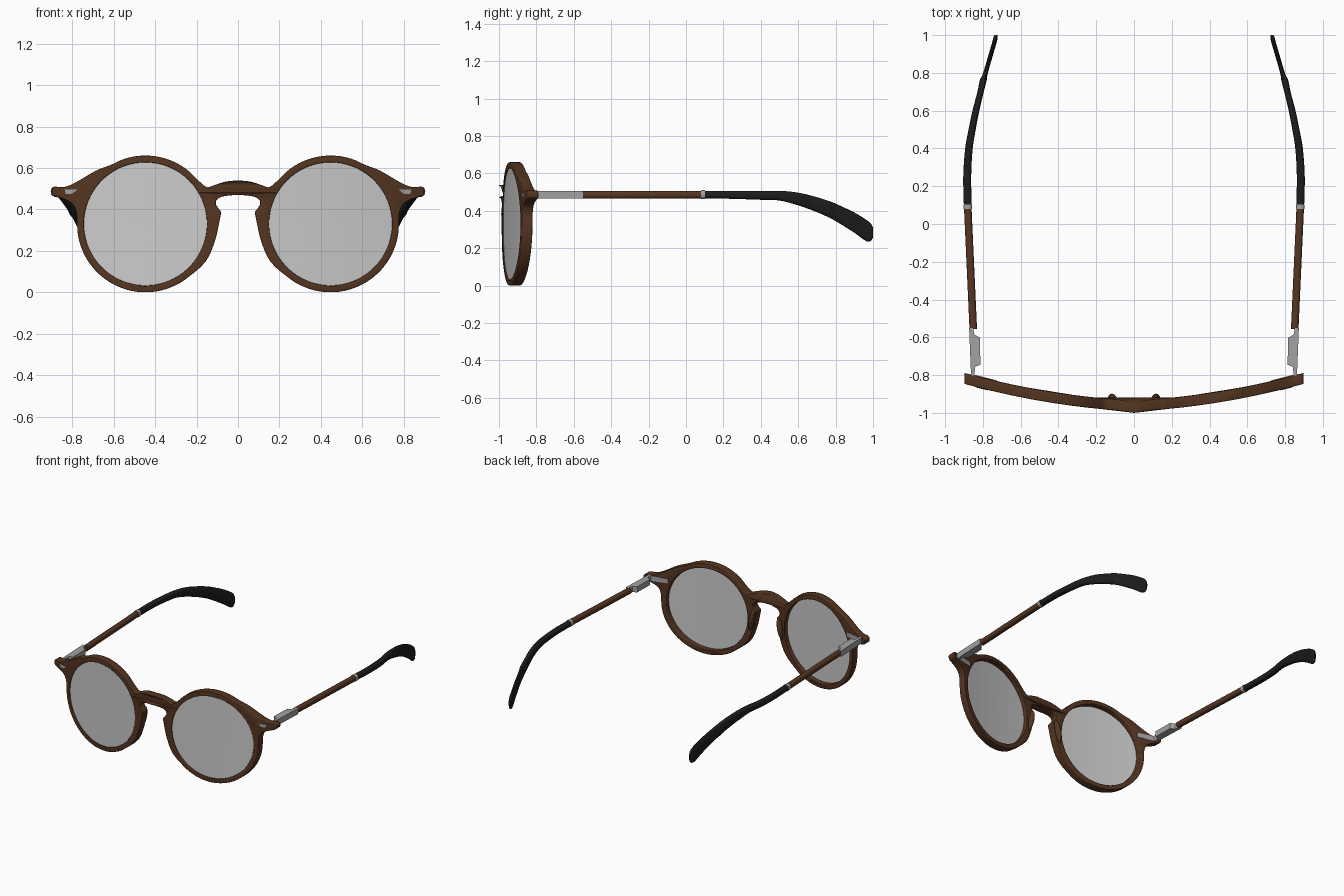
import bpy, bmesh, math
from mathutils import Vector, Matrix

if "Cube" in bpy.data.objects:
    bpy.data.objects.remove(bpy.data.objects["Cube"])

CX, CZ = 0.447, 0.33          # lens centre
HALF = 0.029                  # half thickness of the front


def material(name, rgb):
    m = bpy.data.materials.new(name)
    m.diffuse_color = (*rgb, 1)
    m.use_nodes = True
    m.node_tree.nodes["Principled BSDF"].inputs["Base Color"].default_value = m.diffuse_color
    return m


BROWN = material("brown_wood", (0.09, 0.036, 0.015))
BLACK = material("black_tip", (0.012, 0.012, 0.012))
METAL = material("hinge_metal", (0.36, 0.36, 0.37))


def wrap(x):
    """Mid-surface depth of the curved front."""
    a = abs(x)
    return -0.963 + 0.05 * a + 0.125 * a * a - 0.008 * max(0, 1 - a / 0.1)


def smooth(pts, steps, closed=False):
    """Chord-length spline through points of any dimension."""
    p = [Vector(q) for q in pts]
    n = len(p)

    def tangent(i):
        a, b = ((i - 1) % n, (i + 1) % n) if closed else (max(i - 1, 0), min(i + 1, n - 1))
        return (p[b] - p[a]) / ((p[b] - p[i]).length + (p[i] - p[a]).length)

    out = []
    for i in range(n if closed else n - 1):
        j = (i + 1) % n
        d = (p[j] - p[i]).length
        m0, m1 = tangent(i) * d, tangent(j) * d
        for s in range(steps):
            t = s / steps
            out.append(p[i] * (2*t**3 - 3*t*t + 1) + m0 * (t**3 - 2*t*t + t)
                       + p[j] * (3*t*t - 2*t**3) + m1 * (t**3 - t*t))
    return out if closed else out + [p[-1]]


def finish(name, bm, mat=None, mirror=True, angle=35):
    bmesh.ops.remove_doubles(bm, verts=bm.verts, dist=1e-5)
    bmesh.ops.recalc_face_normals(bm, faces=bm.faces)
    me = bpy.data.meshes.new(name)
    bm.to_mesh(me)
    bm.free()
    for f in me.polygons:
        f.use_smooth = True
    me.set_sharp_from_angle(angle=math.radians(angle))
    ob = bpy.data.objects.new(name, me)
    bpy.context.collection.objects.link(ob)
    if mat:
        me.materials.append(mat)
    if mirror:
        ob.modifiers.new("mirror", 'MIRROR').use_mirror_merge = False
    return ob


def loft(name, rings, mat=None):
    """Skin a list of equal-length rings and cap both ends."""
    bm = bmesh.new()
    vs = [[bm.verts.new(c) for c in r] for r in rings]
    for a, b in zip(vs, vs[1:]):
        for i in range(len(a)):
            j = (i + 1) % len(a)
            bm.faces.new((a[i], a[j], b[j], b[i]))
    bm.faces.new(vs[0])
    bm.faces.new(vs[-1])
    return finish(name, bm, mat)


def bar(name, rows, mat, power=0.75):
    """Rounded bar along y; rows are (x, y, z, half width, half height)."""
    def se(v):
        return math.copysign(abs(v) ** power, v)
    ang = [math.tau * k / 20 for k in range(20)]
    return loft(name, [[(x + w * se(math.cos(a)), y, z + h * se(math.sin(a))) for a in ang]
                       for x, y, z, w, h in rows], mat)


def arc(a0, a1, step, r=0.326):
    n = max(1, round(abs(a1 - a0) / step))
    return [(CX + r * math.cos(math.radians(a0 + (a1 - a0) * k / n)),
             CZ + r * math.sin(math.radians(a0 + (a1 - a0) * k / n))) for k in range(n + 1)]


# Front frame: one outline with two round holes, wrapped to the face
half = ([(0, .535), (.06, .530), (.115, .513), (.15, .503)] + arc(140, 60, 10)
        + [(.685, .583), (.78, .528), (.835, .505), (.882, .504), (.893, .497), (.893, .476),
           (.883, .468), (.83, .450), (.793, .425), (.775, .38)] + arc(0, -125, 10)
        + [(.16, .15), (.115, .25), (.09, .36), (.087, .388), (.098, .403), (.111, .425),
           (.107, .447), (.085, .463), (.045, .471), (0, .473)])
outline = smooth(half + [(-x, z) for x, z in reversed(half[1:-1])], 4, True)
holes = [[(s * x, z) for x, z in arc(0, 357, 3, 0.301)] for s in (1, -1)]
cu = bpy.data.curves.new("frame_outline", 'CURVE')
cu.dimensions, cu.fill_mode = '2D', 'BOTH'
cu.bevel_depth, cu.bevel_resolution = 0.004, 2
cu.extrude = HALF - 0.004
for loop in [outline] + holes:
    sp = cu.splines.new('POLY')
    sp.points.add(len(loop) - 1)
    for pt, (x, z) in zip(sp.points, loop):
        pt.co = (x, z, 0, 1)
    sp.use_cyclic_u = True
tmp = bpy.data.objects.new("frame_outline", cu)
bpy.context.collection.objects.link(tmp)
bpy.context.view_layer.update()
bm = bmesh.new()
bm.from_mesh(tmp.evaluated_get(bpy.context.evaluated_depsgraph_get()).to_mesh())
bpy.data.objects.remove(tmp)
for v in bm.verts:
    x, z, d = v.co
    v.co = (x, wrap(x) - d, z)
finish("front_frame", bm, BROWN, mirror=False)

# Lenses: thin discs near the front face, following the same wrap
radii = [0.01, 0.06, 0.12, 0.18, 0.24, 0.302]
loft("lens", [[(x, wrap(x) + off, z) for x, z in arc(0, 355, 5, r)]
              for off, rr in ((-.024, radii), (-.006, radii[::-1])) for r in rr])


# Nose pads on the back of the rim
bm = bmesh.new()
bmesh.ops.create_uvsphere(bm, u_segments=24, v_segments=14, radius=1,
                          matrix=Matrix.Translation((.116, -.935, .325))
                          @ Matrix.Rotation(-.2, 4, 'Y') @ Matrix.Diagonal((.02, .037, .085, 1)))
finish("nose_pad", bm, BROWN)


# Metal plates on the end pieces, front rivet and back hinge leaf
def plate(name, pts, d0, d1):
    loft(name, [[(x, wrap(x) + d, z) for x, z in pts] for d in (d0, d1)], METAL)


plate("front_rivet", [(.775, .496), (.837, .496), (.831, .473), (.80, .476)], -HALF - .003, -.015)
plate("back_hinge_plate", [(.725, .468), (.80, .466), (.865, .466),
                           (.865, .502), (.80, .502), (.725, .498)], .015, HALF + .004)

# Hinge: plan profile extruded in z
plan = [(.862, -.82), (.873, -.55), (.852, -.55), (.845, -.585), (.816, -.602),
        (.813, -.745), (.842, -.757), (.845, -.82)]
loft("hinge", [[(x, y, z) for x, y in plan] for z in (.465, .507)], METAL)

# Temple arm, collar and curved ear tip
bar("temple_arm", [(.851, -.555, .485, .02, .02), (.88, .085, .487, .02, .02)], BROWN)
bar("temple_collar", [(.88, .08, .487, .0225, .023), (.881, .102, .487, .0225, .023)], METAL)
tip = [(.880, .10, .487, .021, .020), (.883, .25, .485, .021, .021), (.874, .40, .482, .020, .023),
       (.857, .50, .481, .019, .026), (.837, .60, .463, .018, .034), (.812, .70, .433, .017, .040),
       (.797, .765, .408, .018, .044), (.789, .79, .397, .013, .046), (.757, .90, .337, .012, .054),
       (.738, .965, .294, .012, .057), (.733, .988, .285, .011, .047), (.731, 1.0, .283, .007, .026)]
bar("ear_tip", smooth(tip, 4), BLACK)
